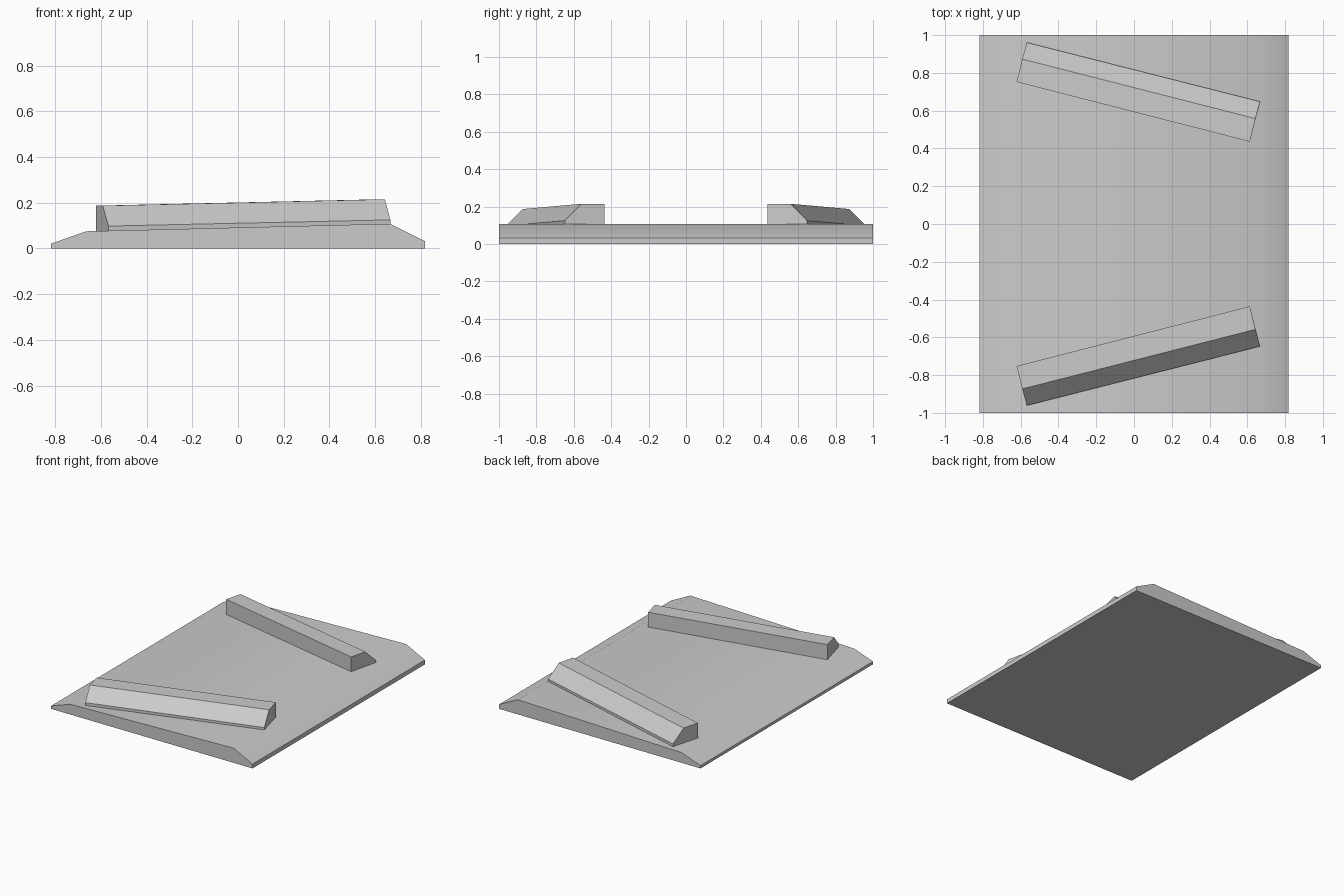
import bpy, bmesh, math

if "Cube" in bpy.data.objects:
    bpy.data.objects.remove(bpy.data.objects["Cube"])

grey = bpy.data.materials.new("light_grey")
grey.diffuse_color = (0.6, 0.6, 0.6, 1)
grey.use_nodes = True
grey.node_tree.nodes["Principled BSDF"].inputs["Base Color"].default_value = grey.diffuse_color


def loft(name, ring_a, ring_b):
    """Solid between two matching cross-sections."""
    bm = bmesh.new()
    a = [bm.verts.new(p) for p in ring_a]
    b = [bm.verts.new(p) for p in ring_b]
    n = len(a)
    bm.faces.new(a)
    bm.faces.new(b[::-1])
    for i in range(n):
        bm.faces.new((a[i], b[i], b[(i + 1) % n], a[(i + 1) % n]))
    bmesh.ops.recalc_face_normals(bm, faces=bm.faces)
    mesh = bpy.data.meshes.new(name)
    bm.to_mesh(mesh)
    bm.free()
    mesh.materials.append(grey)
    obj = bpy.data.objects.new(name, mesh)
    bpy.context.collection.objects.link(obj)
    bpy.ops.object.select_all(action='DESELECT')
    obj.select_set(True)
    bpy.context.view_layer.objects.active = obj
    bpy.ops.object.shade_smooth_by_angle(angle=math.radians(30))
    return obj


# Wedge-shaped base plate, sloping up towards +x with bevelled ends
profile = [(-0.818, 0), (0.818, 0), (0.818, 0.032), (0.665, 0.108),
           (-0.665, 0.075), (-0.818, 0.021)]
loft("base_plate", [(x, -1, z) for x, z in profile],
     [(x, 1, z) for x, z in profile])


# Two angled rails: low outer skirt, sloped outer face, flat top, upright inner face
def rail_ring(outer, ridge, inner, foot, skirt, top, side):
    pts = [(outer, foot), (outer, skirt), (ridge, top), (inner, top), (inner, foot)]
    return [(x, side * y, z) for (x, y), z in pts]


for name, side in (("front_rail", -1), ("back_rail", 1)):
    loft(name,
         rail_ring((-0.567, 0.961), (-0.592, 0.873), (-0.622, 0.752), 0.07, 0.098, 0.187, side),
         rail_ring((0.667, 0.648), (0.643, 0.558), (0.613, 0.436), 0.10, 0.125, 0.215, side))
